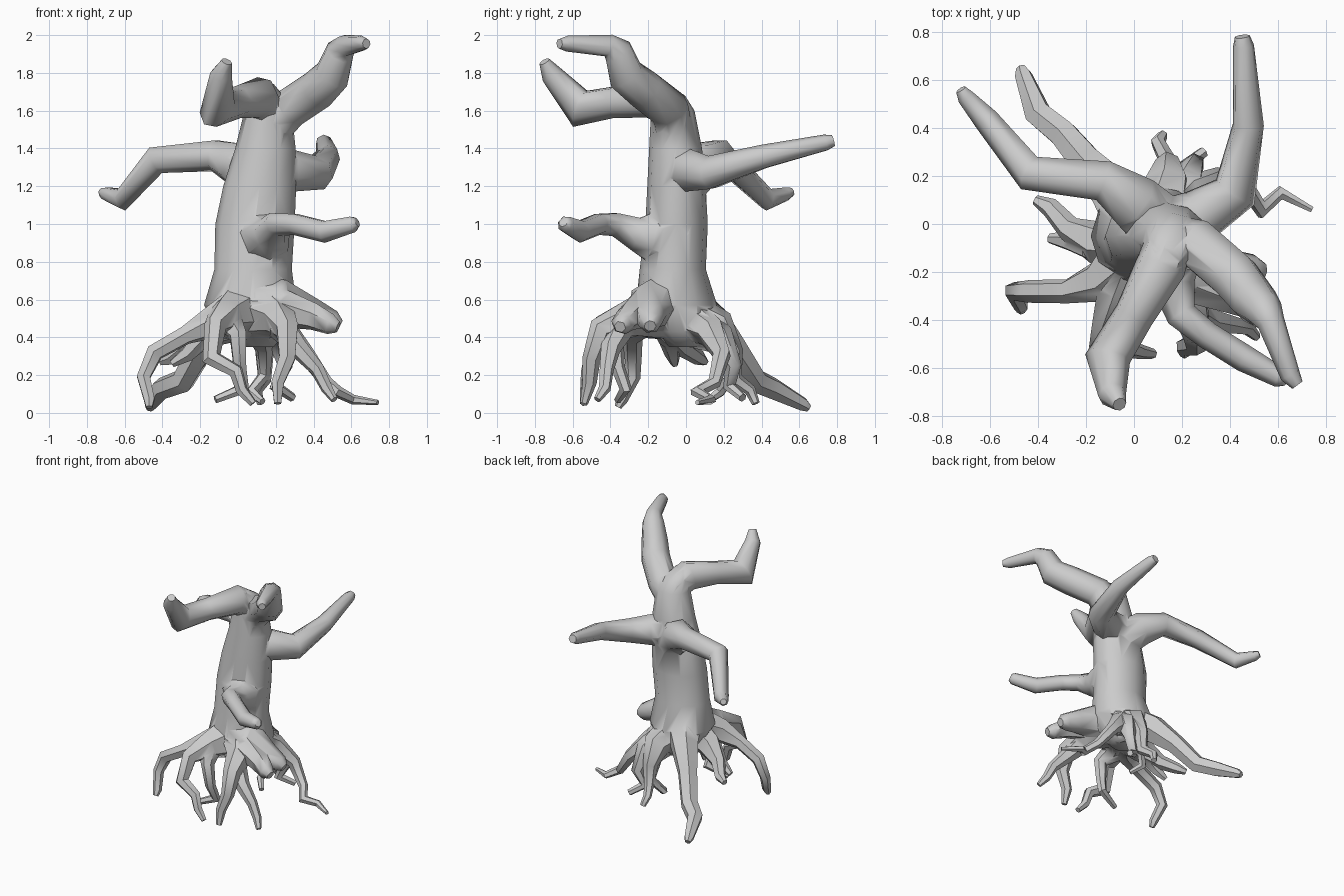
import bpy, bmesh, math
from mathutils import Vector, Matrix


def smooth(ob, angle):
    bpy.ops.object.select_all(action='DESELECT')
    ob.select_set(True)
    bpy.context.view_layer.objects.active = ob
    bpy.ops.object.shade_smooth_by_angle(angle=math.radians(angle))


def skin(name, rings, coll):
    """Join a list of vertex rings into a capped tube."""
    bm = bmesh.new()
    vs = [[bm.verts.new(p) for p in ring] for ring in rings]
    n = len(vs[0])
    for a, b in zip(vs, vs[1:]):
        for i in range(n):
            j = (i + 1) % n
            bm.faces.new((a[i], a[j], b[j], b[i]))
    bm.faces.new(vs[0][::-1])
    bm.faces.new(vs[-1])
    bmesh.ops.recalc_face_normals(bm, faces=bm.faces[:])
    me = bpy.data.meshes.new(name)
    bm.to_mesh(me)
    bm.free()
    ob = bpy.data.objects.new(name, me)
    coll.objects.link(ob)
    return ob


limbs = bpy.data.collections.new("limbs")
bpy.context.scene.collection.children.link(limbs)


def limb(name, path, sides=6):
    """Tapered crooked tube through (x, y, z, radius) points, mitred at the bends."""
    p = [Vector(q[:3]) for q in path]
    segs = [(b - a).normalized() for a, b in zip(p, p[1:])]
    u = segs[0].orthogonal().normalized()
    prev, rings = segs[0], []
    for k, q in enumerate(path):
        d0, d1 = segs[max(k - 1, 0)], segs[min(k, len(segs) - 1)]
        t = (d0 + d1).normalized()
        u = prev.rotation_difference(t) @ u
        u = (u - t * u.dot(t)).normalized()
        prev = t
        stretch = min(1 / max(t.dot(d0), 0.5), 1.25)
        bend = d1 - d0
        bend = bend.normalized() if bend.length > 1e-4 else u
        ring = []
        for i in range(sides):
            o = (Matrix.Rotation(2 * math.pi * i / sides, 3, t) @ u) * q[3] * 1.06
            ring.append(p[k] + o + bend * o.dot(bend) * (stretch - 1))
        rings.append(ring)
    skin(name, rings, limbs)


# Trunk: (centre x, centre y, z, radius x, radius y)
sections = [(.10, .0, .35, .09, .09), (.08, -.01, .43, .18, .16),
            (.065, -.05, .57, .245, .215), (.08, -.07, .76, .205, .175),
            (.09, -.05, 1.0, .21, .165), (.115, -.05, 1.2, .193, .155),
            (.145, -.055, 1.4, .16, .14), (.16, -.07, 1.6, .125, .115),
            (.145, -.10, 1.68, .095, .095), (.13, -.15, 1.74, .06, .05)]
trunk = skin("tree_trunk", [[(cx + rx * math.cos(a), cy + ry * math.sin(a), z)
                             for a in [2 * math.pi * i / 12 for i in range(12)]]
                            for cx, cy, z, rx, ry in sections], bpy.context.scene.collection)

# Branches
limb("branch_upper_left", [(.15, -.06, 1.60, .09), (.11, -.18, 1.67, .10), (.0, -.38, 1.645, .08),
                           (-.11, -.56, 1.61, .085), (-.09, -.71, 1.79, .055), (-.06, -.75, 1.86, .028)], 8)
limb("branch_upper_right", [(.17, -.07, 1.5, .10), (.27, -.09, 1.61, .10), (.42, -.22, 1.71, .10),
                            (.50, -.32, 1.79, .092), (.54, -.36, 1.91, .075), (.57, -.41, 1.945, .055),
                            (.65, -.63, 1.955, .04), (.68, -.67, 1.955, .025)], 8)
limb("branch_back_right", [(.13, -.03, 1.29, .13), (.27, .03, 1.28, .11), (.42, .13, 1.27, .085),
                           (.475, .41, 1.355, .062), (.455, .74, 1.43, .042), (.45, .78, 1.44, .03)], 7)
limb("branch_back_left", [(.12, -.02, 1.22, .13), (.0, .09, 1.32, .115), (-.13, .18, 1.365, .08),
                          (-.43, .21, 1.34, .068), (-.61, .43, 1.13, .052), (-.70, .53, 1.16, .035),
                          (-.72, .56, 1.17, .022)], 7)
limb("branch_front", [(.12, -.03, .90, .16), (.15, -.19, .94, .13), (.17, -.27, .95, .085),
                      (.20, -.38, 1.0, .06), (.30, -.46, 1.0, .055), (.46, -.56, .96, .055),
                      (.61, -.64, 1.0, .042), (.63, -.65, 1.01, .025)], 7)

# Roots
limb("root_right_stub", [(.06, -.10, .57, .16), (.24, -.18, .575, .12), (.40, -.19, .52, .08),
                         (.50, -.19, .48, .06), (.54, -.19, .46, .03)], 7)
limb("root_right_stub_fork", [(.10, -.14, .55, .13), (.26, -.24, .55, .095), (.40, -.30, .51, .07),
                              (.49, -.34, .47, .055), (.53, -.35, .455, .03)])
limb("root_left", [(.0, -.12, .53, .14), (-.14, -.24, .48, .085), (-.28, -.28, .41, .048),
                   (-.44, -.28, .32, .045), (-.50, -.28, .19, .036), (-.47, -.34, .07, .03),
                   (-.47, -.36, .03, .018)])
limb("root_front_left", [(.02, -.12, .54, .15), (-.06, -.29, .51, .095), (-.12, -.44, .46, .055),
                         (-.14, -.50, .29, .042), (-.01, -.52, .22, .035), (.02, -.53, .12, .03),
                         (.08, -.54, .05, .02)])
limb("root_front_left_fork", [(-.05, -.28, .48, .08), (.0, -.38, .41, .045), (.01, -.36, .24, .035),
                              (.03, -.32, .13, .03), (-.12, -.36, .07, .02)])
limb("root_front_right", [(.12, -.12, .54, .15), (.22, -.30, .50, .09), (.26, -.45, .44, .06),
                          (.26, -.50, .29, .045), (.21, -.51, .16, .035), (.21, -.54, .05, .02)])
limb("root_front_right_fork", [(.22, -.34, .46, .07), (.32, -.40, .34, .05), (.42, -.42, .23, .036),
                               (.47, -.43, .13, .03), (.51, -.47, .07, .018)])
limb("root_right", [(.13, .0, .50, .12), (.24, .13, .43, .075), (.36, .19, .31, .045),
                    (.47, .15, .16, .032), (.53, .06, .11, .03), (.61, .13, .07, .024),
                    (.74, .06, .055, .013)])
limb("root_back_left", [(.03, -.02, .56, .14), (-.08, .13, .49, .10), (-.19, .25, .35, .07),
                        (-.29, .37, .17, .06), (-.40, .46, .13, .055), (-.46, .62, .045, .035),
                        (-.47, .65, .025, .02)])
limb("root_side_left", [(.0, -.08, .50, .12), (-.15, -.08, .43, .085), (-.27, -.02, .35, .05),
                        (-.35, .07, .29, .038), (-.41, .10, .27, .02)])
limb("root_side_left_fork", [(-.17, -.09, .42, .065), (-.27, -.07, .31, .04), (-.35, -.06, .26, .02)])
limb("root_back", [(.10, .02, .50, .13), (.14, .17, .45, .09), (.14, .25, .32, .05),
                   (.14, .26, .18, .035), (.10, .34, .12, .028), (.12, .37, .05, .02)])
limb("root_back_right", [(.16, .05, .48, .11), (.22, .18, .40, .07), (.25, .25, .25, .04),
                         (.20, .23, .14, .03), (.29, .30, .08, .022)])
limb("root_back_inner", [(.12, .05, .42, .08), (.14, .18, .35, .045), (.14, .24, .2, .03),
                         (.07, .18, .11, .026), (.13, .11, .06, .018)])

# Grow every limb into the trunk as one skin, then drop the loose limbs
bpy.context.view_layer.objects.active = trunk
mod = trunk.modifiers.new("grow_limbs", 'BOOLEAN')
mod.operation, mod.solver = 'UNION', 'EXACT'
mod.operand_type, mod.collection, mod.use_self = 'COLLECTION', limbs, True
bpy.ops.object.modifier_apply(modifier=mod.name)
for ob in list(limbs.objects):
    bpy.data.objects.remove(ob)
smooth(trunk, 55)
